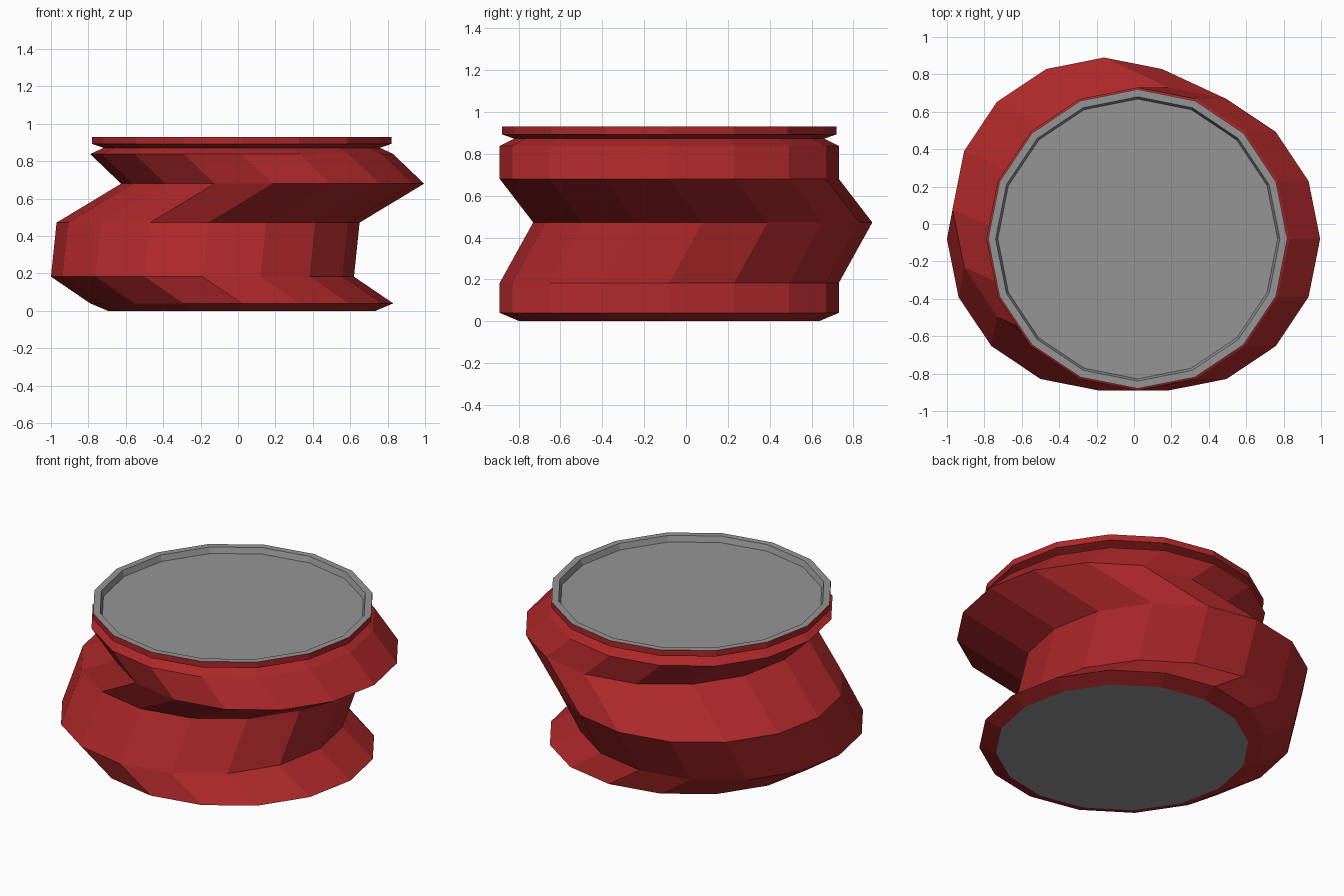
import bpy, bmesh, math

if "Cube" in bpy.data.objects:
    bpy.data.objects.remove(bpy.data.objects["Cube"])

def mat(name, col):
    m = bpy.data.materials.new(name)
    m.diffuse_color = (*col, 1)
    m.use_nodes = True
    m.node_tree.nodes["Principled BSDF"].inputs["Base Color"].default_value = m.diffuse_color
    return m

red = mat("can red", (0.42, 0.021, 0.023))
grey = mat("metal grey", (0.30, 0.30, 0.30))
SIDES = 16

def loft(name, rings, material, cap_start=False, cap_end=False):
    """Skin a stack of 16-sided rings given as (centre x, centre y, z, radius)."""
    bm = bmesh.new()
    loops = []
    for cx, cy, z, r in rings:
        loops.append([bm.verts.new((cx + r * math.cos(2 * math.pi * i / SIDES),
                                    cy + r * math.sin(2 * math.pi * i / SIDES), z))
                      for i in range(SIDES)])
    for a, b in zip(loops, loops[1:]):
        for i in range(SIDES):
            j = (i + 1) % SIDES
            bm.faces.new((a[i], a[j], b[j], b[i]))
    if cap_start:
        bm.faces.new(loops[0][::-1])
    if cap_end:
        bm.faces.new(loops[-1])
    me = bpy.data.meshes.new(name)
    bm.to_mesh(me)
    bm.free()
    me.materials.append(material)
    ob = bpy.data.objects.new(name, me)
    bpy.context.collection.objects.link(ob)
    return ob

CX, CY = 0.02, -0.08

# Crumpled red wall: the rings slide sideways as the can folds
loft("crushed_can_wall", [
    (CX, CY, 0.0, 0.715),
    (CX, CY, 0.04, 0.81),
    (-0.19, CY, 0.183, 0.81),
    (-0.16, 0.08, 0.472, 0.81),
    (0.185, CY, 0.68, 0.81),
    (CX, CY, 0.838, 0.81),
    (CX, CY, 0.872, 0.74),
    (CX, CY, 0.893, 0.80),
    (CX, CY, 0.93, 0.80),
], red)

# Grey lid: flat rim, short sloping wall and sunken floor
loft("lid", [
    (CX, CY, 0.93, 0.80),
    (CX, CY, 0.93, 0.76),
    (CX, CY, 0.895, 0.748),
], grey, cap_end=True)

# Grey flat base
loft("base", [(CX, CY, 0.0, 0.715)], grey, cap_start=True)
